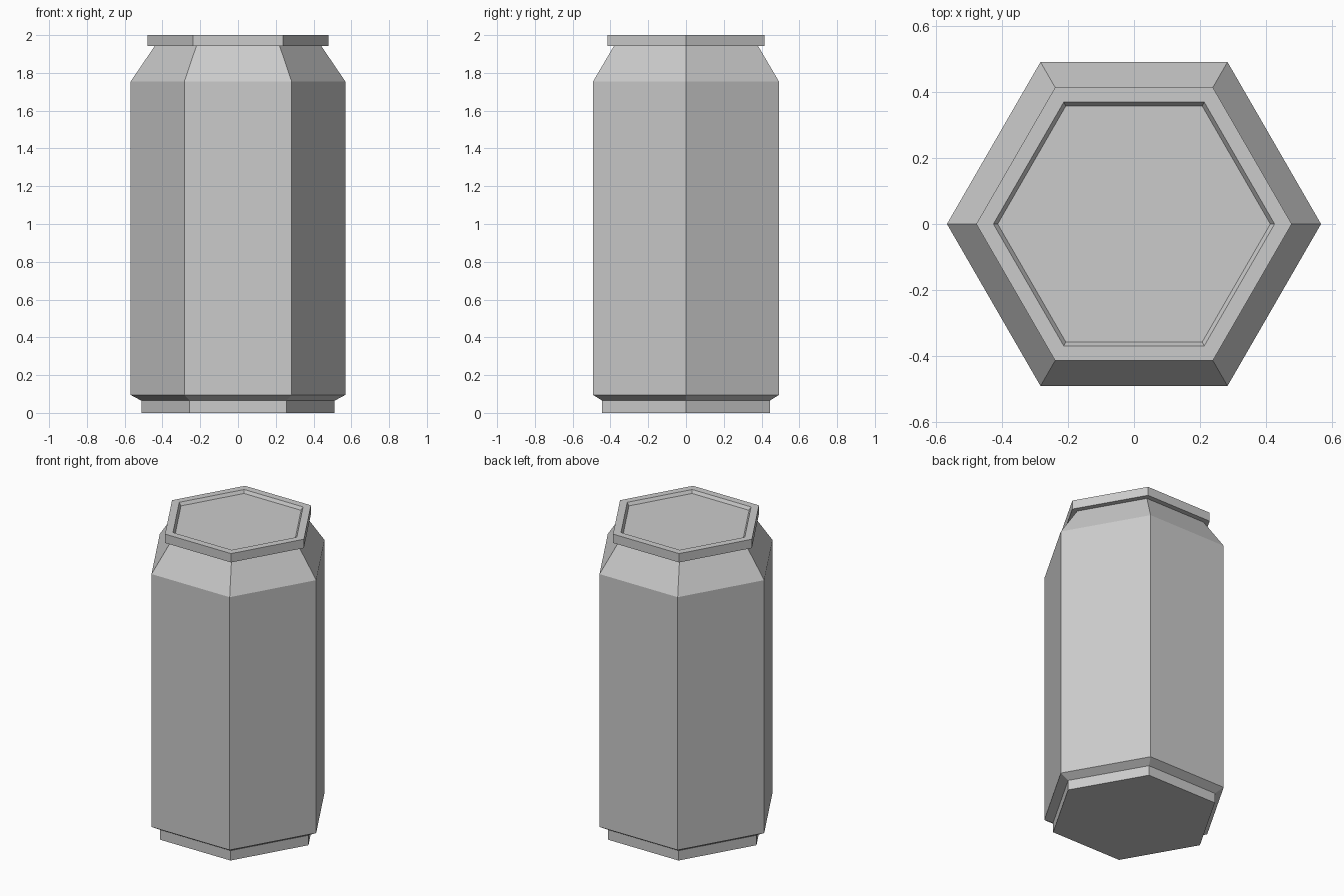
import bpy
import bmesh
from math import cos, sin, pi

SIDES = 6

default_cube = bpy.data.objects.get("Cube")
if default_cube:
    bpy.data.objects.remove(default_cube, do_unlink=True)

# Plain grey metal
metal = bpy.data.materials.new("grey_metal")
metal.use_nodes = True
grey = (0.6, 0.6, 0.6, 1.0)
metal.diffuse_color = grey
metal.node_tree.nodes["Principled BSDF"].inputs["Base Color"].default_value = grey


def hex_can(name, profile):
    """Loft a six-sided shell through (radius, height) rings, capped at both ends."""
    bm = bmesh.new()
    rings = [[bm.verts.new((r * cos(2 * pi * i / SIDES), r * sin(2 * pi * i / SIDES), z))
              for i in range(SIDES)] for r, z in profile]
    for low, high in zip(rings, rings[1:]):
        for i in range(SIDES):
            j = (i + 1) % SIDES
            bm.faces.new((low[i], low[j], high[j], high[i]))
    bm.faces.new(rings[0][::-1])
    bm.faces.new(rings[-1])
    mesh = bpy.data.meshes.new(name)
    bm.to_mesh(mesh)
    bm.free()
    mesh.materials.append(metal)
    obj = bpy.data.objects.new(name, mesh)
    bpy.context.collection.objects.link(obj)
    return obj


# Foot, flared lower edge, straight wall, shoulder, overhanging rim and sunken lid
hex_can("can", [
    (0.512, 0.0), (0.512, 0.065),
    (0.568, 0.095), (0.568, 1.755),
    (0.441, 1.942), (0.479, 1.942),
    (0.479, 2.0), (0.427, 2.0),
    (0.414, 1.98),
])
